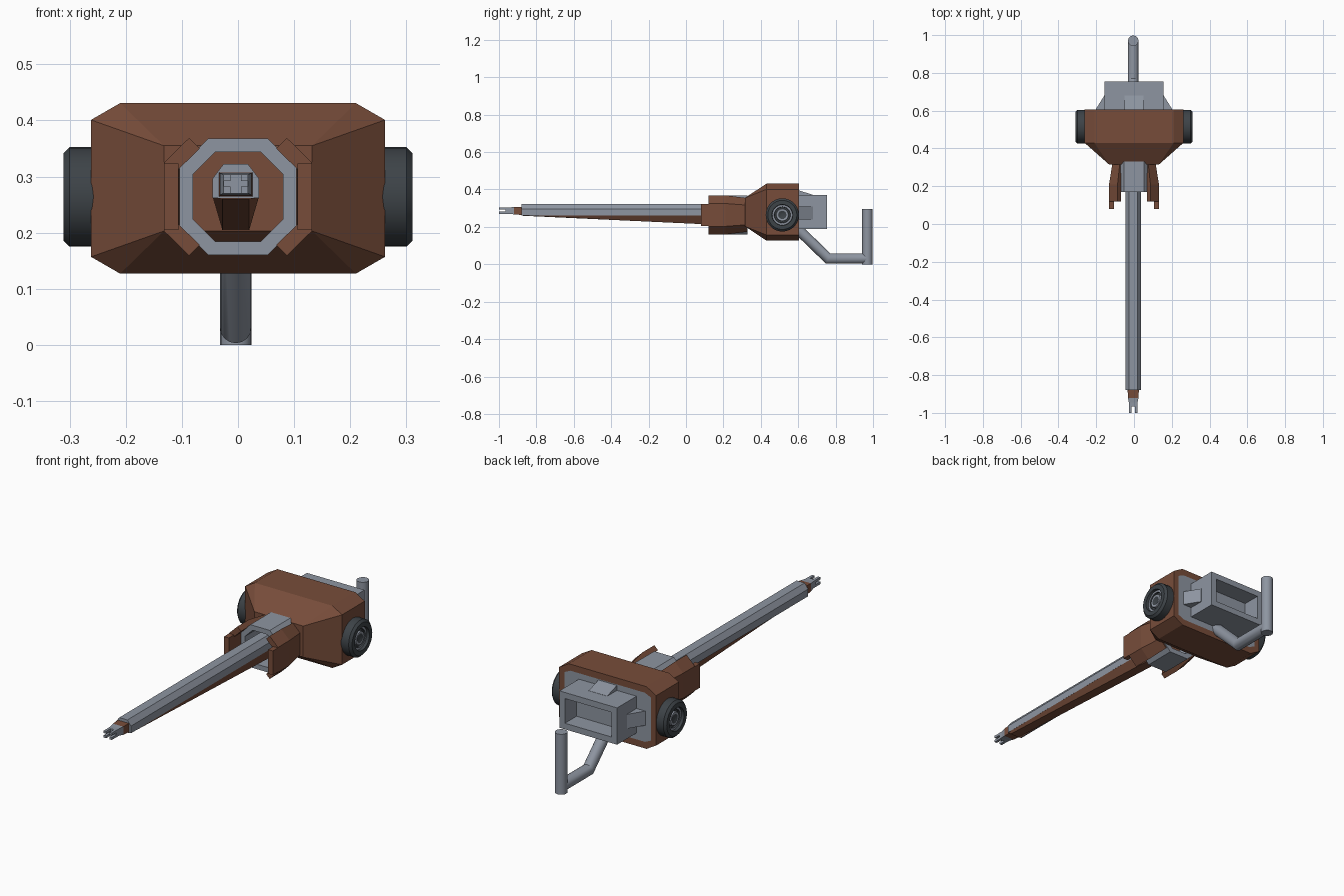
import bpy, bmesh, math
from mathutils import Vector

if "Cube" in bpy.data.objects:
    bpy.data.objects.remove(bpy.data.objects["Cube"])


def material(name, color):
    m = bpy.data.materials.new(name)
    m.diffuse_color = (*color, 1)
    m.use_nodes = True
    m.node_tree.nodes["Principled BSDF"].inputs["Base Color"].default_value = m.diffuse_color
    return m


BROWN = material("brown paint", (0.185, 0.073, 0.042))
GREY = material("blue grey metal", (0.27, 0.30, 0.355))
DARK = material("dark rubber", (0.047, 0.056, 0.064))
CX, CZ = -0.004, 0.264       # barrel centre x, main axis height


def finish(bm, name, *mats, smooth=False):
    bmesh.ops.remove_doubles(bm, verts=bm.verts, dist=1e-5)
    bmesh.ops.recalc_face_normals(bm, faces=bm.faces)
    mesh = bpy.data.meshes.new(name)
    bm.to_mesh(mesh)
    bm.free()
    for m in mats:
        mesh.materials.append(m)
    ob = bpy.data.objects.new(name, mesh)
    bpy.context.collection.objects.link(ob)
    if smooth:
        bpy.ops.object.select_all(action='DESELECT')
        ob.select_set(True)
        bpy.context.view_layer.objects.active = ob
        bpy.ops.object.shade_smooth_by_angle(angle=math.radians(35))
    return ob


def loft_bm(rings, caps=True, loop=False):
    """Skin a list of equal-length closed rings of points."""
    bm = bmesh.new()
    vs = [[bm.verts.new(p) for p in r] for r in rings]
    n = len(vs[0])
    pairs = list(zip(vs, vs[1:])) + ([(vs[-1], vs[0])] if loop else [])
    for a, b in pairs:
        for i in range(n):
            j = (i + 1) % n
            bm.faces.new((a[i], a[j], b[j], b[i]))
    if caps and not loop:
        bm.faces.new(vs[0])
        bm.faces.new(vs[-1])
    bmesh.ops.remove_doubles(bm, verts=bm.verts, dist=1e-5)
    bmesh.ops.recalc_face_normals(bm, faces=bm.faces)
    return bm


def loft(name, rings, mat, **kw):
    return finish(loft_bm(rings, **kw), name, mat)


def rect(y, x0, x1, z0, z1):
    return [(x0, y, z0), (x1, y, z0), (x1, y, z1), (x0, y, z1)]


def octagon(y, r, cut):
    pts = [(cut, r), (r, cut), (r, -cut), (cut, -r),
           (-cut, -r), (-r, -cut), (-r, cut), (-cut, r)]
    return [(x, y, CZ + z) for x, z in pts]


def body_ring(y, x_in, x_out, z0, z1, c):
    return [(x_in, y, z1), (x_out, y, z1 - c), (x_out, y, z0 + c), (x_in, y, z0),
            (-x_in, y, z0), (-x_out, y, z0 + c), (-x_out, y, z1 - c), (-x_in, y, z1)]


def rear_face(bm):
    return max(bm.faces, key=lambda f: f.calc_center_median().y)


# main body with a grey panel inset in the rear
bm = loft_bm([body_ring(0.315, 0.132, 0.132, 0.203, 0.355, 0),
              body_ring(0.43, 0.21, 0.262, 0.127, 0.431, 0.03),
              body_ring(0.605, 0.21, 0.262, 0.127, 0.431, 0.03)])
back = rear_face(bm)
bmesh.ops.inset_region(bm, faces=[back], thickness=0.033)
back.material_index = 1
finish(bm, "body", BROWN, GREY)

# rear block with a rectangular pocket
bm = loft_bm([rect(0.59, -0.156, 0.156, 0.19, 0.37), rect(0.755, -0.156, 0.156, 0.19, 0.37)])
back = rear_face(bm)
bmesh.ops.inset_region(bm, faces=[back], thickness=0.042)
ext = bmesh.ops.extrude_discrete_faces(bm, faces=[back])
bmesh.ops.translate(bm, verts=ext['faces'][0].verts, vec=(0, -0.09, 0))
finish(bm, "rear_block", GREY)

# braces between the body and the rear block
loft("top_brace", [rect(0.6, -0.05, 0.05, 0.36, 0.396), rect(0.68, -0.05, 0.05, 0.36, 0.371)], GREY)
for side, s in (("left", -1), ("right", 1)):
    loft(side + "_brace", [rect(0.6, s * 0.15, s * 0.207, 0.24, 0.31),
                           rect(0.68, s * 0.15, s * 0.157, 0.24, 0.31)], GREY)

# hollow octagonal barrel mount
loft("barrel_mount", [octagon(0.17, 0.104, 0.053), octagon(0.33, 0.104, 0.053),
                      octagon(0.33, 0.08, 0.04), octagon(0.17, 0.08, 0.04)], GREY, loop=True)

# clamps wrapping both sides of the mount
for side, s in (("left", -1), ("right", 1)):
    def clamp_ring(y, k):
        inner = [(0.068, 0.086), (0.105, 0.05), (0.105, -0.05), (0.068, -0.086)]
        outer = [(0.087, -0.105), (0.132, -0.061), (0.132, 0.061), (0.087, 0.105)]
        return [(s * x * k, y, CZ + z * k) for x, z in inner + outer]
    loft(side + "_clamp", [clamp_ring(0.12, 1), clamp_ring(0.21, 1), clamp_ring(0.325, 0.86)], BROWN)
    loft(side + "_clamp_tongue", [rect(0.08, s * 0.106, s * 0.132, 0.205, 0.323),
                                  rect(0.13, s * 0.106, s * 0.132, 0.205, 0.323)], BROWN)


# barrel, its tapered lower keel, and collar
def barrel_ring(y):
    pts = [(-0.041, 0.262), (-0.041, 0.297), (-0.022, 0.322),
           (0.022, 0.322), (0.041, 0.297), (0.041, 0.262)]
    return [(CX + x, y, z) for x, z in pts]


def keel_ring(y, z):
    return [(CX + a, y, b) for a, b in ((-0.041, 0.263), (0.041, 0.263), (0.024, z), (-0.024, z))]


loft("barrel", [barrel_ring(-0.88), barrel_ring(0.33)], GREY)
loft("barrel_keel", [keel_ring(-0.88, 0.26), keel_ring(0.3, 0.205)], BROWN)
loft("muzzle_collar", [rect(-0.92, CX - 0.028, CX + 0.028, 0.266, 0.306),
                       rect(-0.87, CX - 0.03, CX + 0.03, 0.264, 0.308)], BROWN)

# muzzle and its four prongs
loft("muzzle", [rect(-0.965, CX - 0.022, CX + 0.022, 0.27, 0.304),
                rect(-0.945, CX - 0.023, CX + 0.023, 0.27, 0.304),
                rect(-0.92, CX - 0.028, CX + 0.028, 0.267, 0.306)], GREY)
for sx in (-1, 1):
    for z in (0.27, 0.292):
        x0, x1 = sorted((CX + sx * 0.009, CX + sx * 0.022))
        loft("muzzle_prong", [rect(-1.0, x0, x1, z, z + 0.012),
                              rect(-0.96, x0, x1, z, z + 0.012)], GREY)

# wheels, turned from one (x, radius) profile; third value is the colour of the band after it
PROFILE = [(0.25, 0.08, 0), (0.25, 0.089, 0), (0.300, 0.089, 0), (0.311, 0.078, 0),
           (0.311, 0.056, 0), (0.298, 0.054, 1), (0.298, 0.044, 0), (0.290, 0.042, 0),
           (0.290, 0.034, 1), (0.300, 0.032, 1), (0.300, 0.022, 0), (0.295, 0.014, 1),
           (0.295, 0.004, 1)]
N = 28
for side, s in (("left", -1), ("right", 1)):
    bm = loft_bm([[(s * x, 0.515 + r * math.cos(2 * math.pi * i / N),
                    CZ + r * math.sin(2 * math.pi * i / N)) for i in range(N)]
                  for x, r, _ in PROFILE])
    for f in bm.faces:
        c = f.calc_center_median()
        r = math.hypot(c.y - 0.515, c.z - CZ)
        if abs(c.x) > 0.27 and (0.043 < r < 0.0535 or 0.0215 < r < 0.0335):
            f.material_index = 1
    finish(bm, side + "_wheel", DARK, GREY, smooth=True)

# bent rear pipe and upright post
R, M = 0.028, 16


def pipe(name, path):
    path = [Vector((CX, y, z)) for y, z in path]
    rings = []
    for i, p in enumerate(path):
        d0 = (p - path[max(i - 1, 0)]).normalized()
        d1 = (path[min(i + 1, len(path) - 1)] - p).normalized()
        t = (d0 + d1).normalized()
        d = d1 if d1.length else d0
        n = Vector((0, -t.z, t.y)) / t.dot(d)
        rings.append([p + Vector((R * math.cos(a), 0, 0)) + n * R * math.sin(a)
                      for a in (2 * math.pi * k / M for k in range(M))])
    finish(loft_bm(rings), name, GREY, smooth=True)


pipe("bent_pipe", [(0.575, 0.21), (0.76, 0.031), (0.97, 0.031)])
pipe("upright_post", [(0.97, 0.0), (0.97, 0.295)])
